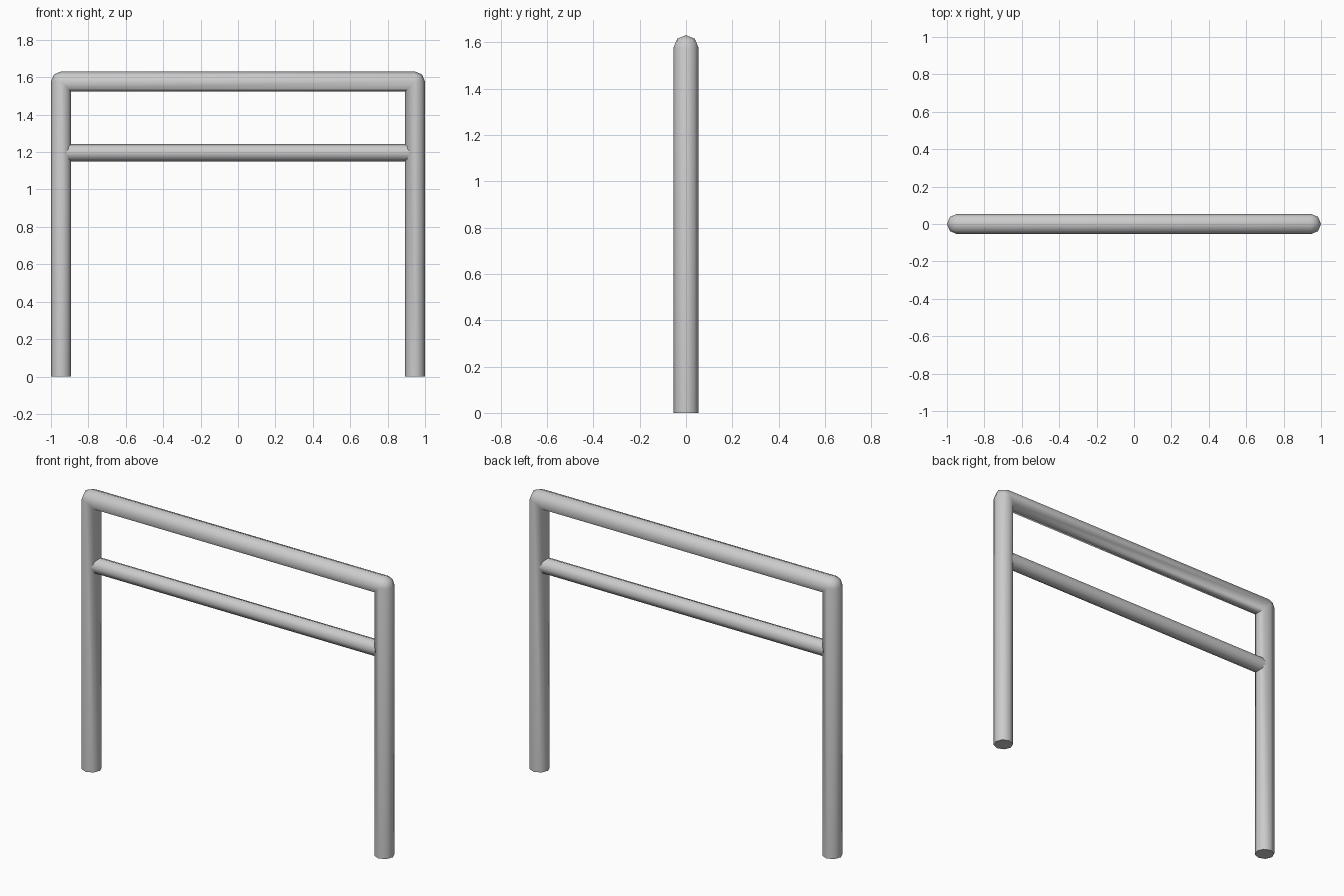
import bpy, bmesh
from math import sin, cos, pi, radians

if "Cube" in bpy.data.objects:
    bpy.data.objects.remove(bpy.data.objects["Cube"])

SIDES = 8
R, X, TOP = 0.054, 0.946, 1.577      # pipe radius, post centre, top rail centre
R_BAR, X_BAR, Z_BAR = 0.046, 0.917, 1.196


def tube(name, rings):
    """Skin rings of points into a closed, smooth-shaded tube."""
    bm = bmesh.new()
    loops = [[bm.verts.new(p) for p in ring] for ring in rings]
    for a, b in zip(loops, loops[1:]):
        for i in range(SIDES):
            j = (i + 1) % SIDES
            bm.faces.new((a[i], a[j], b[j], b[i]))
    bm.faces.new(loops[0])
    bm.faces.new(loops[-1])
    bmesh.ops.remove_doubles(bm, verts=bm.verts, dist=1e-4)
    bmesh.ops.recalc_face_normals(bm, faces=bm.faces)
    mesh = bpy.data.meshes.new(name)
    bm.to_mesh(mesh)
    bm.free()
    ob = bpy.data.objects.new(name, mesh)
    bpy.context.collection.objects.link(ob)
    bpy.ops.object.select_all(action='DESELECT')
    ob.select_set(True)
    bpy.context.view_layer.objects.active = ob
    bpy.ops.object.shade_smooth_by_angle(angle=radians(60))


# Cross-section: (outward offset, y offset)
section = [(cos(2 * pi * i / SIDES), sin(2 * pi * i / SIDES)) for i in range(SIDES)]


def elbow(angle):
    """Corner ring: rounded on the outside, mitred on the inside."""
    ring = []
    for u, v in section:
        du, dz = (cos(angle), sin(angle)) if u > 1e-6 else (1, 1)
        ring.append((-X - R * u * du, R * v, TOP + R * u * dz))
    return ring


# Outer frame: both posts and the top rail as one bent pipe
half = [[(-X - R * u, R * v, 0) for u, v in section]]
half += [elbow(a) for a in (0, pi / 4, pi / 2)]
other = [[(-x, y, z) for x, y, z in ring] for ring in reversed(half)]
tube("frame", half + other)

# Lower crossbar
tube("crossbar", [[(x, R_BAR * v, Z_BAR + R_BAR * u) for u, v in section]
                  for x in (-X_BAR, X_BAR)])
